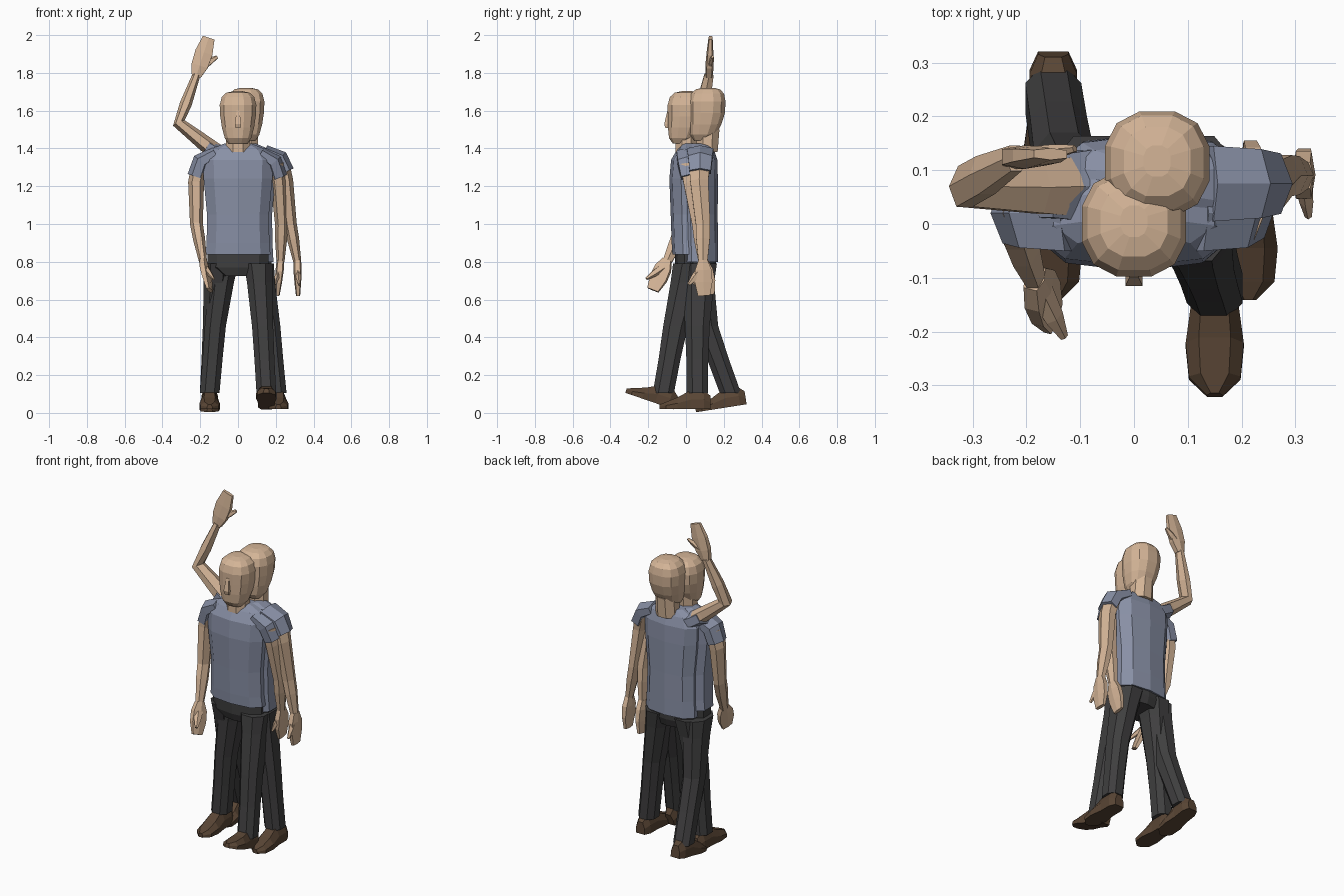
import bpy, bmesh, math
from mathutils import Vector, Matrix

if "Cube" in bpy.data.objects:
    bpy.data.objects.remove(bpy.data.objects["Cube"])


def material(name, rgb):
    m = bpy.data.materials.new(name)
    m.diffuse_color = (*rgb, 1)
    m.use_nodes = True
    m.node_tree.nodes["Principled BSDF"].inputs["Base Color"].default_value = m.diffuse_color
    return m


SKIN = material("skin", (.66, .46, .31))
SHIRT = material("shirt_cloth", (.25, .28, .38))
CLOTH = material("trouser_cloth", (.05, .049, .05))
LEATHER = material("shoe_leather", (.10, .06, .035))


def skin_rings(name, rings, mat, matrix=Matrix()):
    """Bridge closed rings of points into a capped, flat-shaded solid."""
    bm = bmesh.new()
    vs = [[bm.verts.new(matrix @ Vector(p)) for p in r] for r in rings]
    n = len(vs[0])
    for a, b in zip(vs, vs[1:]):
        for i in range(n):
            j = (i + 1) % n
            bm.faces.new((a[i], a[j], b[j], b[i]))
    bm.faces.new(vs[0][::-1])
    bm.faces.new(vs[-1])
    bmesh.ops.recalc_face_normals(bm, faces=bm.faces)
    me = bpy.data.meshes.new(name)
    bm.to_mesh(me)
    bm.free()
    me.materials.append(mat)
    ob = bpy.data.objects.new(name, me)
    bpy.context.collection.objects.link(ob)
    return ob


def tube(name, pts, mat, n=8, hint=None, e=1.0):
    """pts: x, y, z, half-width, half-depth. Level rings, or square to the path if hint is given."""
    rings = []
    c = [Vector(p[:3]) for p in pts]
    for k, p in enumerate(pts):
        u, v = Vector((1, 0, 0)), Vector((0, 1, 0))
        if hint:
            t = (c[min(k + 1, len(c) - 1)] - c[max(k - 1, 0)]).normalized()
            u = Vector(hint)
            u = (u - t * u.dot(t)).normalized()
            v = t.cross(u)
        ring = []
        for i in range(n):
            a = 2 * math.pi * (i + .5) / n
            s, d = math.cos(a), math.sin(a)
            s = math.copysign(abs(s) ** e, s) / math.cos(math.pi / n) ** e
            d = math.copysign(abs(d) ** e, d)
            ring.append(c[k] + u * s * p[3] + v * d * p[4])
        rings.append(ring)
    return skin_rings(name, rings, mat)


def hand(name, wrist, tip, hint, thumb):
    w, t = Vector(wrist), Vector(tip)
    sizes = [(0, .024, .02), (.28, .044, .022), (.62, .047, .018), (1, .032, .011)]
    tube(name, [(*w.lerp(t, f), a, b) for f, a, b in sizes], SKIN, 6, hint, .6)
    th = Vector(thumb)
    root = w.lerp(t, .22)
    mid = root.lerp(th, .6)
    tube(name + "_thumb", [(*root, .022, .018), (*mid, .017, .014), (*th, .007, .007)], SKIN, 5, hint)


def foot(name, heel, pitch):
    """Shoe running from the heel towards -y, tilted by pitch degrees."""
    prof = [(.005, .028, .07), (-.03, .044, .10), (-.10, .044, .10),
            (-.17, .054, .062), (-.232, .048, .038), (-.266, .014, .024)]
    rings = [[(-w, y, 0), (w, y, 0), (w, y, h * .5), (.55 * w, y, h), (-.55 * w, y, h), (-w, y, h * .5)]
             for y, w, h in prof]
    m = Matrix.Translation(heel) @ Matrix.Rotation(math.radians(pitch), 4, 'X')
    skin_rings(name, rings, LEATHER, m)


def leg(name, hip, knee, ankle):
    h, k, a = Vector(hip), Vector(knee), Vector(ankle)
    tube(name, [(*h, .078, .10), (*h.lerp(k, .3), .067, .088), (*k, .056, .07),
                (*k.lerp(a, .5), .053, .062), (*a, .052, .06)], CLOTH, 8, e=.85)


def arm(name, pts, hint=(0, 1, 0)):
    r = [(.055, .045), (.048, .042), (.038, .034), (.036, .032), (.024, .021)]
    s, u, e, w = [Vector(p) for p in pts]
    tube(name, [(*p, *q) for p, q in zip([s, u, e, e.lerp(w, .4), w], r)], SKIN, 6, hint)


def body(who, x, y, z, rx, hem):
    # head with chin, face, nape and crown
    head = [(1.425, -.035, .05, .035), (1.455, -.022, .07, .07), (1.51, -.010, .085, .088),
            (1.57, -.001, .094, .098), (1.63, 0, .097, .1), (1.672, .002, .086, .09),
            (1.695, .004, .062, .066), (1.703, .005, .025, .03)]
    tube(who + "_head", [(x, y + c, h + z * .9, a, b) for h, c, a, b in head], SKIN, 12, e=.82)
    tube(who + "_neck", [(x, y, 1.38, .065, .06), (x, y + .005, 1.50, .06, .065)], SKIN)
    tube(who + "_nose", [(x, y - .09, 1.60 + z, .008, .012), (x, y - .101, 1.53 + z, .016, .02),
                         (x, y - .095, 1.507 + z, .014, .02)], SKIN, 4)
    # shirt torso
    k, sx, sy = rx / .175, x * .6, y * .4 + .018
    shirt = [(hem, .008, .172, .098), (.90, .006, .166, .1), (1.05, .003, .164, .102), (1.24, 0, .182, .106),
             (1.34, .003, .185, .1), (1.395, .01, .15, .075), (1.425, .012, .075, .055)]
    tube(who + "_shirt", [(sx, sy + c, h, a * k, b) for h, c, a, b in shirt], SHIRT, 10, e=.75)
    # trouser seat
    tube(who + "_trouser_seat", [(sx, sy + .01, .725, .09 * k, .07), (sx, sy + .01, .77, .16 * k, .085),
                                 (sx, sy + .01, .86, .162 * k, .088)], CLOTH, 10, e=.75)


def sleeve(name, a, b, c):
    tube(name, [(*a, .07, .035), (*b, .064, .048), (*c, .056, .047)], SHIRT, 6, (0, 1, 0))


# walking figure
body("walker", 0, 0, 0, .175, .838)
leg("walker_left_leg", (.108, .025, .79), (.13, -.055, .46), (.15, -.12, .105))
leg("walker_right_leg", (-.108, .05, .79), (-.13, .105, .46), (-.15, .235, .105))
foot("walker_left_shoe", (.15, -.07, .02), -19)
foot("walker_right_shoe", (-.15, .316, .045), 9)
sleeve("walker_left_sleeve", (.12, .02, 1.375), (.19, .02, 1.33), (.218, .03, 1.25))
sleeve("walker_right_sleeve", (-.12, .02, 1.375), (-.195, .02, 1.33), (-.222, .02, 1.25))
arm("walker_left_arm", [(.2, .025, 1.32), (.215, .035, 1.22), (.23, .07, 1.0), (.225, .09, .8)])
arm("walker_right_arm", [(-.2, .02, 1.32), (-.222, .015, 1.22), (-.22, -.01, 1.0), (-.185, -.10, .8)])
hand("walker_left_hand", (.225, .09, .81), (.21, .12, .625), (0, 1, 0), (.195, .045, .68))
hand("walker_right_hand", (-.185, -.10, .81), (-.15, -.175, .65), (.25, 1, 0), (-.13, -.21, .71))

# standing figure that waves
body("waver", .043, .112, .02, .165, .80)
leg("waver_left_leg", (.112, .07, .79), (.168, .06, .46), (.205, .06, .105))
leg("waver_right_leg", (-.075, .07, .79), (-.12, .06, .46), (-.15, .06, .105))
foot("waver_left_shoe", (.213, .125, .02), 0)
foot("waver_right_shoe", (-.15, .125, .02), 0)
sleeve("waver_left_sleeve", (.14, .075, 1.385), (.22, .075, 1.345), (.252, .075, 1.275))
sleeve("waver_right_sleeve", (-.03, .075, 1.345), (-.11, .07, 1.375), (-.165, .068, 1.41))
arm("waver_left_arm", [(.225, .075, 1.33), (.25, .07, 1.23), (.277, .09, 1.0), (.314, .09, .8)])
arm("waver_right_arm", [(-.12, .07, 1.385), (-.18, .068, 1.43), (-.313, .07, 1.535), (-.22, .122, 1.79)])
hand("waver_left_hand", (.314, .09, .81), (.318, .095, .62), (0, 1, 0), (.324, .015, .68))
hand("waver_right_hand", (-.222, .122, 1.78), (-.155, .13, 1.986), (1, 0, 0), (-.11, .14, 1.885))
